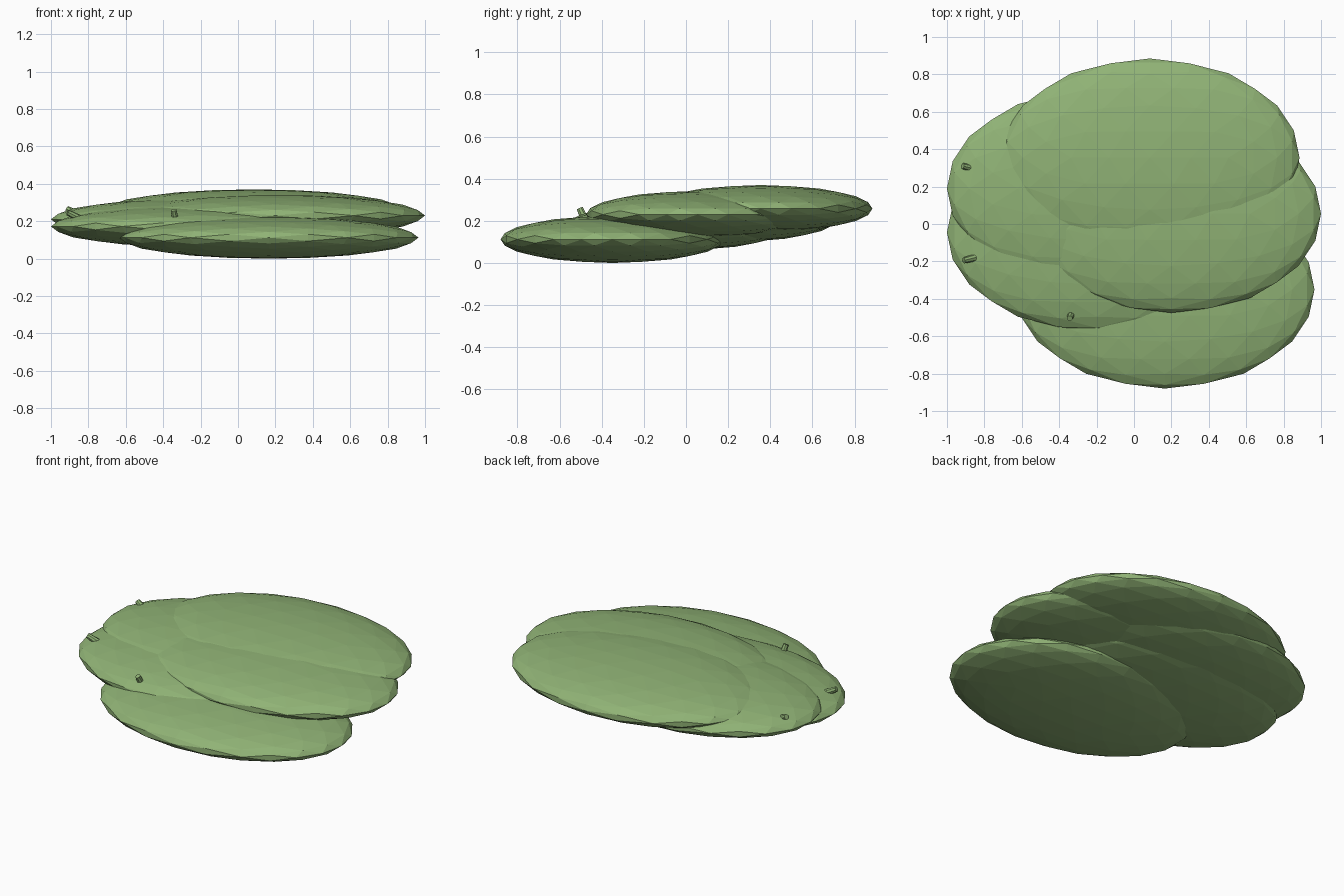
import bpy, bmesh, math
from mathutils import Vector

if "Cube" in bpy.data.objects:
    bpy.data.objects.remove(bpy.data.objects["Cube"])

green = bpy.data.materials.new("pad green")
green.diffuse_color = (0.28, 0.45, 0.18, 1)
green.use_nodes = True
green.node_tree.nodes["Principled BSDF"].inputs["Base Color"].default_value = green.diffuse_color


def finish(bm, name):
    bmesh.ops.recalc_face_normals(bm, faces=bm.faces)
    mesh = bpy.data.meshes.new(name)
    bm.to_mesh(mesh)
    bm.free()
    mesh.materials.append(green)
    obj = bpy.data.objects.new(name, mesh)
    bpy.context.collection.objects.link(obj)
    return obj


def pad(name, centre, radii=(0.8, 0.53, 0.112)):
    """Flattened faceted ball, with its corners lined up on the axes."""
    bm = bmesh.new()
    phi = (1 + math.sqrt(5)) / 2
    for a in (-1, 1):
        for b in (-phi, phi):
            for co in ((b, a, 0), (0, b, a), (a, 0, b)):
                bm.verts.new(Vector(co).normalized())
    bmesh.ops.convex_hull(bm, input=bm.verts[:])
    for _ in range(2):
        bmesh.ops.subdivide_edges(bm, edges=bm.edges[:], cuts=1, use_grid_fill=True)
        for v in bm.verts:
            v.co.normalize()
    for v in bm.verts:
        v.co = Vector([c + r * p for c, r, p in zip(centre, radii, v.co)])
    return finish(bm, name)


def stub(name, base, direction, length=0.07, radius=0.02):
    """Small tapered spine."""
    bm = bmesh.new()
    bmesh.ops.create_cone(bm, cap_ends=True, segments=8, radius1=radius,
                          radius2=radius * 0.8, depth=length)
    obj = finish(bm, name)
    d = Vector(direction).normalized()
    obj.rotation_mode = 'QUATERNION'
    obj.rotation_quaternion = d.to_track_quat('Z', 'Y')
    obj.location = Vector(base) + d * length * 0.5
    return obj


# overlapping pads, lowest first
pad("front_pad", (0.165, -0.35, 0.112))
pad("left_front_pad", (-0.2, -0.045, 0.172))
pad("left_back_pad", (-0.2, 0.19, 0.21))
pad("right_pad", (0.2, 0.055, 0.23))
pad("back_pad", (0.085, 0.355, 0.258))

# spines near the rim of the left pads
stub("spine_back", (-0.855, 0.295, 0.235), (-0.8, 0.2, 0.42))
stub("spine_left", (-0.85, -0.18, 0.215), (-0.8, -0.2, 0.42))
stub("spine_front", (-0.335, -0.48, 0.205), (-0.15, -0.4, 0.9), 0.06)
